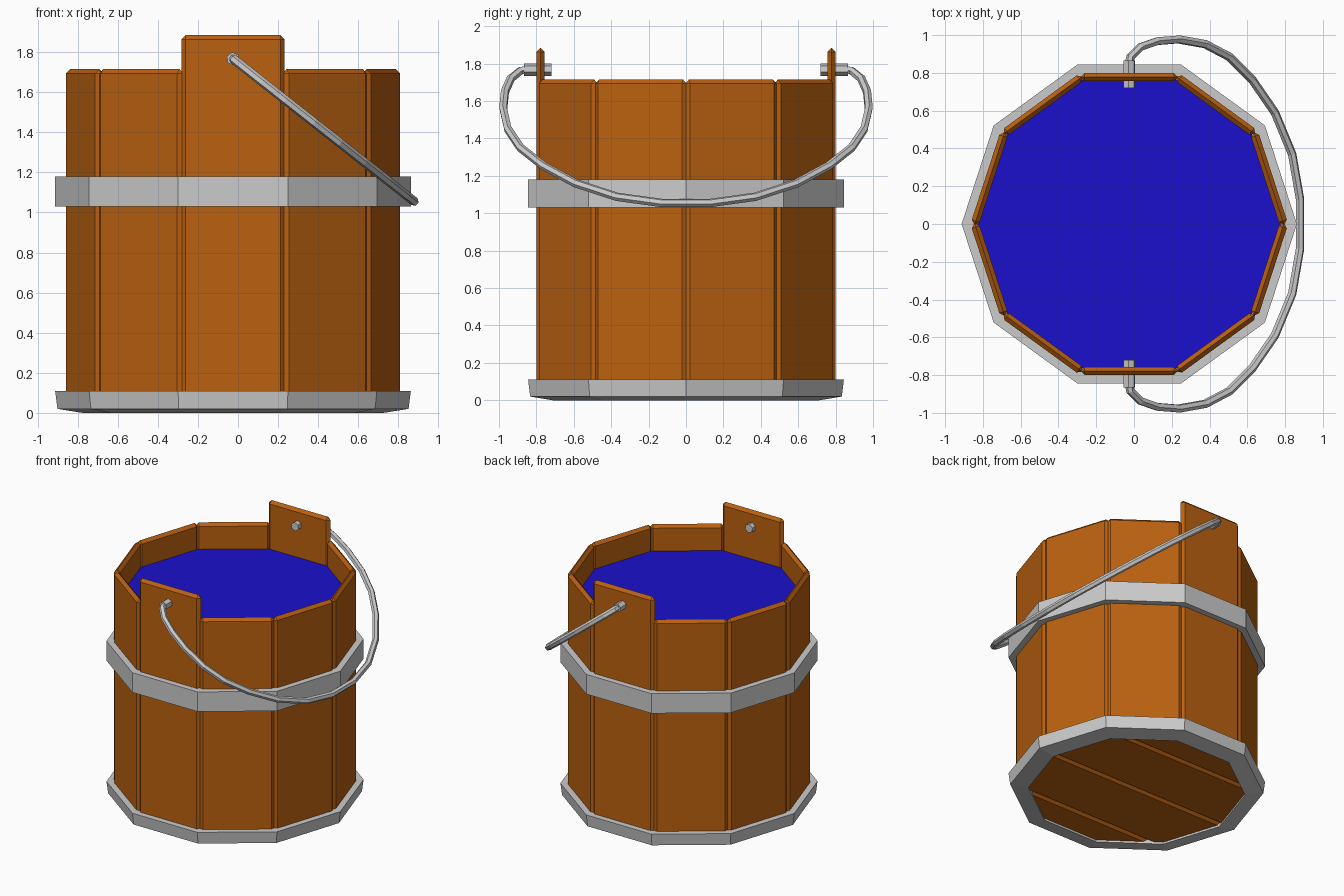
import bpy, bmesh
from math import cos, sin, pi, radians
from mathutils import Matrix, Vector

if "Cube" in bpy.data.objects:
    bpy.data.objects.remove(bpy.data.objects["Cube"])

CX = -0.025          # bucket axis
R_STEP = radians(36)


def material(name, color):
    m = bpy.data.materials.new(name)
    m.diffuse_color = color
    m.use_nodes = True
    m.node_tree.nodes["Principled BSDF"].inputs["Base Color"].default_value = m.diffuse_color
    return m


wood = material("wood", (0.50, 0.12, 0.005, 1))
blue = material("water_blue", (0.01, 0.005, 0.60, 1))


def finish(name, bm, mat=None):
    bmesh.ops.recalc_face_normals(bm, faces=bm.faces[:])
    me = bpy.data.meshes.new(name)
    bm.to_mesh(me)
    bm.free()
    ob = bpy.data.objects.new(name, me)
    bpy.context.collection.objects.link(ob)
    if mat:
        me.materials.append(mat)
    return ob


def plank(lo, hi, chamfer=0.0219):
    """Box between two corners with chamfered edges."""
    bm = bmesh.new()
    lo, hi = Vector(lo), Vector(hi)
    bmesh.ops.create_cube(bm, size=1, matrix=Matrix.Translation((lo + hi) / 2)
                          @ Matrix.Diagonal((hi - lo).to_4d()))
    bmesh.ops.bevel(bm, geom=bm.edges[:], offset=chamfer, segments=1, affect='EDGES')
    bmesh.ops.remove_doubles(bm, verts=bm.verts[:], dist=0.002)
    return bm


def hoop(name, profile):
    """Ten-sided ring swept from a closed (radius, z) profile."""
    bm = bmesh.new()
    rings = [[bm.verts.new((CX + r * cos(k * R_STEP), r * sin(k * R_STEP), z))
              for r, z in profile] for k in range(10)]
    n = len(profile)
    for k in range(10):
        a, b = rings[k], rings[(k + 1) % 10]
        for i in range(n):
            j = (i + 1) % n
            bm.faces.new((a[i], b[i], b[j], a[j]))
    return finish(name, bm)


# Staves: ten around, the front and back ones taller
for k in range(10):
    ang = R_STEP * (k + 0.5)
    top = 1.885 if k in (2, 7) else 1.715
    bm = plank((0.756, -0.258, 0.02), (0.80, 0.258, top))
    bm.transform(Matrix.Translation((CX, 0, 0)) @ Matrix.Rotation(ang, 4, 'Z'))
    finish(f"stave_{k + 1}", bm, wood)

# Floor boards running along x, trimmed to the decagon
for i in range(4):
    y0 = -1.0 + 0.5 * i
    bm = plank((-1, y0, 0.015), (1, y0 + 0.5, 0.059))
    for k in range(10):
        a = R_STEP * (k + 0.5)
        nrm = Vector((cos(a), sin(a), 0))
        res = bmesh.ops.bisect_plane(bm, geom=bm.verts[:] + bm.edges[:] + bm.faces[:],
                                     plane_co=nrm * 0.757, plane_no=nrm, clear_outer=True)
        cut = [e for e in res["geom_cut"] if isinstance(e, bmesh.types.BMEdge)]
        if cut:
            bmesh.ops.holes_fill(bm, edges=cut)
    bm.transform(Matrix.Translation((CX, 0, 0)))
    finish(f"floor_board_{i + 1}", bm, wood)

# Metal hoops
hoop("middle_hoop", [(0.80, 1.03), (0.8875, 1.03), (0.8875, 1.18), (0.80, 1.18)])
hoop("bottom_hoop", [(0.80, 0.11), (0.8875, 0.11), (0.876, 0.02), (0.75, 0.0), (0.75, 0.03)])

# Water surface
bm = bmesh.new()
bm.faces.new([bm.verts.new((CX + 0.803 * cos(k * R_STEP), 0.803 * sin(k * R_STEP), 1.52))
              for k in range(10)])
finish("water", bm, blue)

# Handle pins through the tall staves
PZ = 1.767
for side, s in (("front", -1), ("back", 1)):
    bm = bmesh.new()
    bmesh.ops.create_cone(bm, cap_ends=True, segments=6, radius1=0.033, radius2=0.033, depth=0.145)
    bm.transform(Matrix.Translation((CX, s * 0.7925, PZ)) @ Matrix.Rotation(pi / 2, 4, 'X')
                 @ Matrix.Rotation(radians(8), 4, 'Z'))
    finish(f"handle_pin_{side}", bm)

# Drooping handle: half path as (y, z), mirrored, lying in a tilted plane
half = [(0.85, 1.767), (0.885, 1.762), (0.937, 1.72), (0.968, 1.65), (0.977, 1.56), (0.952, 1.45),
        (0.885, 1.35), (0.765, 1.255), (0.59, 1.16), (0.37, 1.088), (0.13, 1.055)]
path = [(-y, z) for y, z in half] + half[::-1]
cu = bpy.data.curves.new("handle", 'CURVE')
cu.dimensions = '3D'
cu.bevel_depth = 0.023
cu.bevel_resolution = 1
cu.use_fill_caps = True
sp = cu.splines.new('POLY')
sp.points.add(len(path) - 1)
for p, (y, z) in zip(sp.points, path):
    p.co = (CX + (PZ - z) * 1.27, y, z, 1)
sp.use_smooth = False
handle = bpy.data.objects.new("handle", cu)
bpy.context.collection.objects.link(handle)
bpy.context.view_layer.objects.active = handle
handle.select_set(True)
bpy.ops.object.convert(target='MESH')
